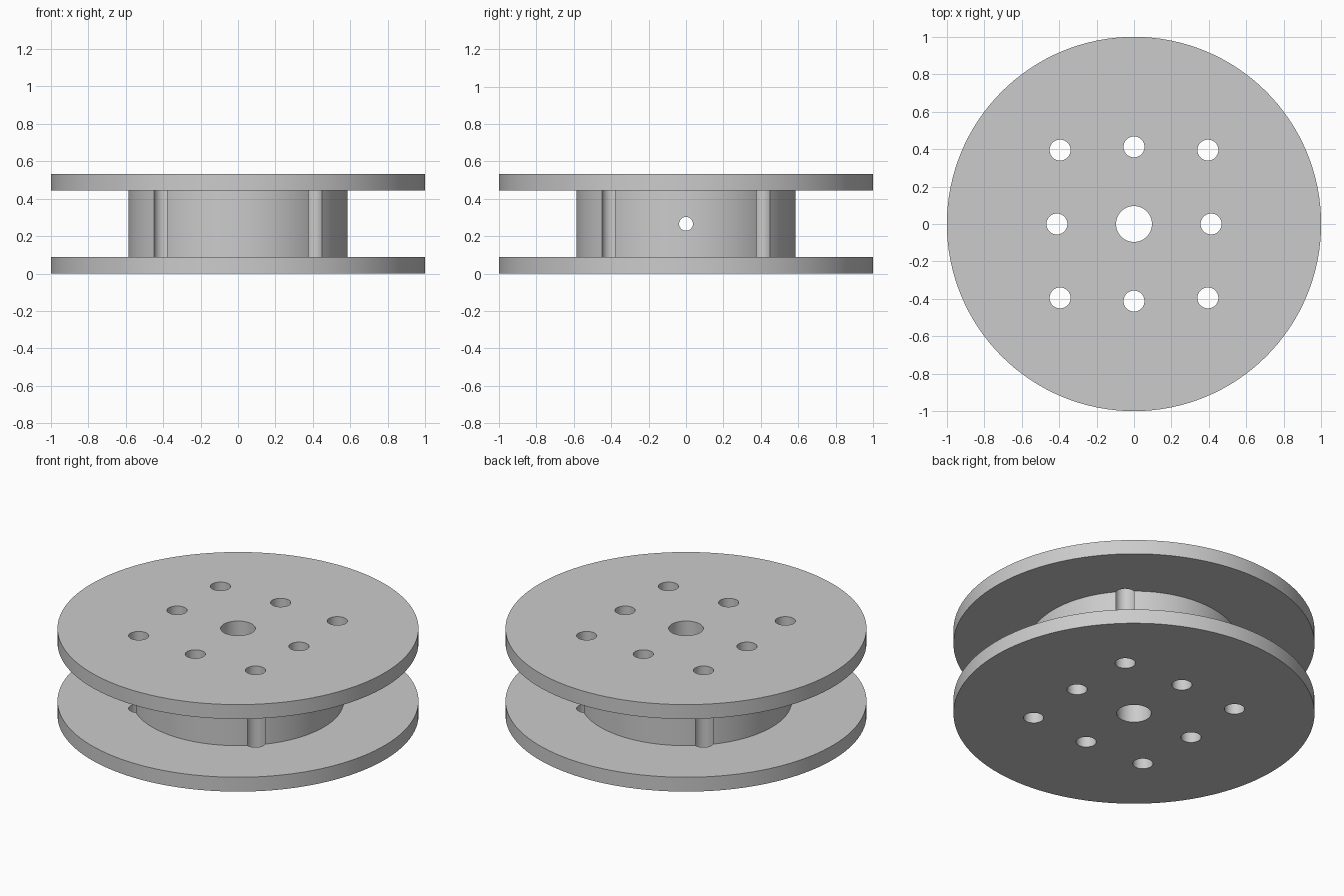
import bpy, bmesh, math
from mathutils import Matrix, Vector

cube = bpy.data.objects.get("Cube")
if cube:
    bpy.data.objects.remove(cube, do_unlink=True)

HEIGHT, FLANGE = 0.532, 0.088
HUB_R, HOLE_R, BORE_R, CROSS_R = 0.586, 0.056, 0.096, 0.037
CORNER, SIDE = 0.395, 0.412

grey = bpy.data.materials.new("light grey")
grey.use_nodes = True
colour = (0.6, 0.6, 0.6, 1)
grey.diffuse_color = colour
grey.node_tree.nodes["Principled BSDF"].inputs["Base Color"].default_value = colour


def make_object(name, bm):
    bmesh.ops.recalc_face_normals(bm, faces=bm.faces[:])
    mesh = bpy.data.meshes.new(name)
    bm.to_mesh(mesh)
    bm.free()
    obj = bpy.data.objects.new(name, mesh)
    bpy.context.collection.objects.link(obj)
    mesh.materials.append(grey)
    return obj


def add_rod(bm, radius, length, matrix, segments=48):
    bmesh.ops.create_cone(bm, cap_ends=True, segments=segments, radius1=radius,
                          radius2=radius, depth=length, matrix=matrix)


# Spool body: two flanges and a hub turned from one profile
bm = bmesh.new()
profile = [(1, 0), (1, FLANGE), (HUB_R, FLANGE), (HUB_R, HEIGHT - FLANGE),
           (1, HEIGHT - FLANGE), (1, HEIGHT)]
STEPS = 128
rings = []
for r, z in profile:
    rings.append([bm.verts.new((r * math.cos(a), r * math.sin(a), z))
                  for a in (math.tau * i / STEPS for i in range(STEPS))])
for low, high in zip(rings, rings[1:]):
    for i in range(STEPS):
        j = (i + 1) % STEPS
        bm.faces.new((low[i], low[j], high[j], high[i]))
bm.faces.new(rings[0])
bm.faces.new(rings[-1])
spool = make_object("spool_body", bm)

# Central bore and the ring of bolt holes; corner holes break the hub wall
bm = bmesh.new()
mid = HEIGHT / 2
add_rod(bm, BORE_R, 1, Matrix.Translation((0, 0, mid)), 64)
for i in range(4):
    turn = Matrix.Rotation(i * math.pi / 2, 4, "Z")
    for spot in (Vector((SIDE, 0, mid)), Vector((CORNER, CORNER, mid))):
        add_rod(bm, HOLE_R, 1, Matrix.Translation(turn @ spot))
bolt_holes = make_object("bolt_hole_cutter", bm)

# Cross hole through the hub from side to side
bm = bmesh.new()
add_rod(bm, CROSS_R, 3, Matrix.Translation((0, 0, mid)) @ Matrix.Rotation(math.pi / 2, 4, "Y"))
cross_hole = make_object("cross_hole_cutter", bm)

# Cut the holes, then discard the cutters
bpy.ops.object.select_all(action="DESELECT")
bpy.context.view_layer.objects.active = spool
spool.select_set(True)
for cutter in (bolt_holes, cross_hole):
    cutter.hide_render = True
    cut = spool.modifiers.new(cutter.name, "BOOLEAN")
    cut.operation = "DIFFERENCE"
    cut.solver = "EXACT"
    cut.object = cutter
    bpy.ops.object.modifier_apply(modifier=cut.name)
    bpy.data.objects.remove(cutter, do_unlink=True)

bpy.ops.object.shade_smooth_by_angle(angle=math.radians(30))
